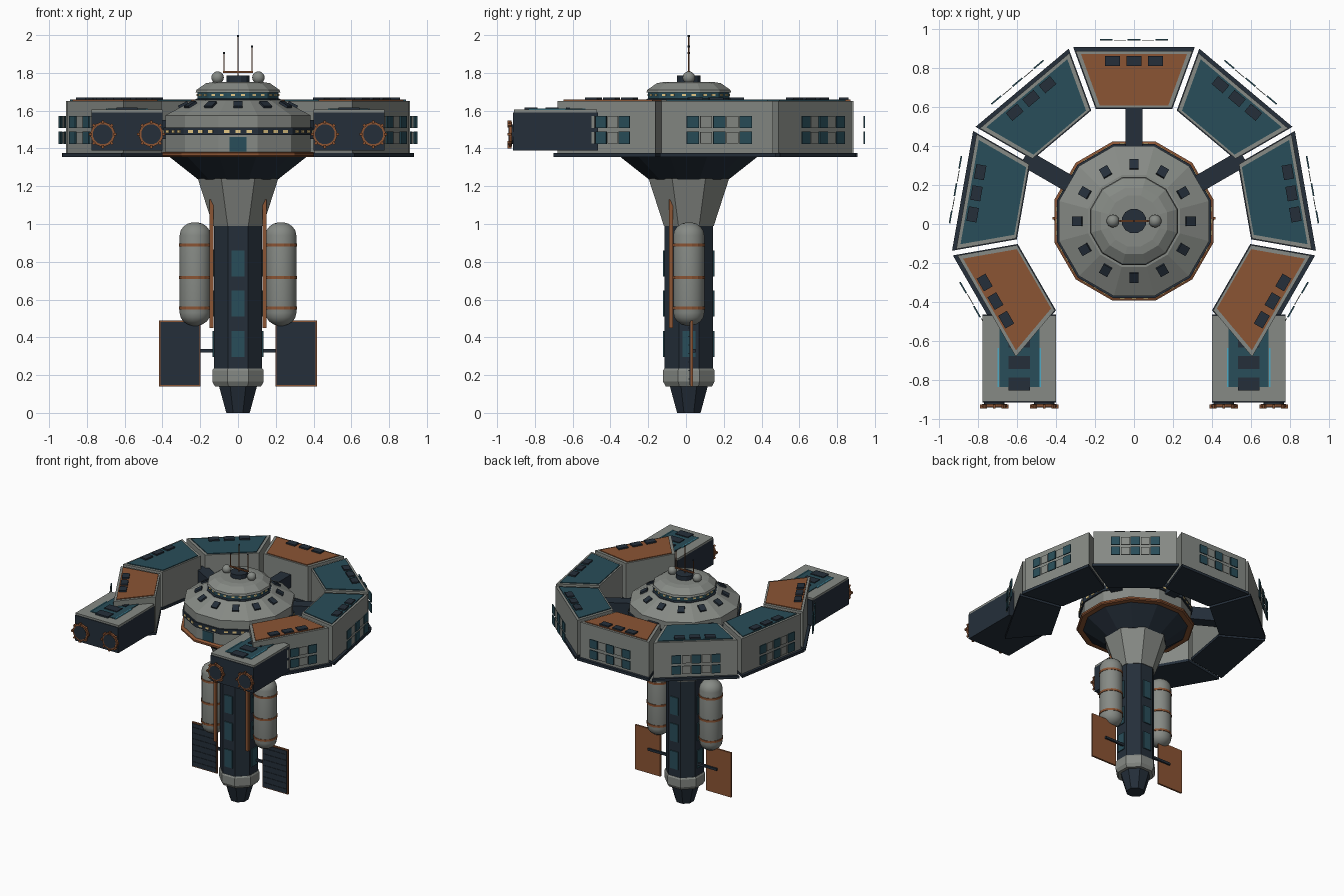
import bpy, bmesh, math
from mathutils import Matrix, Vector

if "Cube" in bpy.data.objects:
    bpy.data.objects.remove(bpy.data.objects["Cube"])

def mat(name, r, g, b):
    m = bpy.data.materials.new(name)
    m.diffuse_color = (r, g, b, 1)
    m.use_nodes = True
    m.node_tree.nodes["Principled BSDF"].inputs["Base Color"].default_value = m.diffuse_color
    return m

GRAY = mat("hull gray", .24, .255, .235)
NAVY = mat("dark navy", .018, .028, .042)
TEAL = mat("deep teal", .022, .075, .1)
COPPER = mat("copper", .26, .089, .034)
YELLOW = mat("window yellow", .8, .6, .25)
CYAN = mat("glow cyan", .08, .4, .55)

CENTRE = Matrix.Translation((0, .015, 0))

def spun(angle):
    """Frame with local x pointing outwards at an angle in degrees."""
    return CENTRE @ Matrix.Rotation(math.radians(angle), 4, 'Z')

def finish(name, bm, m, mtx=Matrix()):
    bmesh.ops.recalc_face_normals(bm, faces=bm.faces)
    me = bpy.data.meshes.new(name)
    bm.to_mesh(me)
    bm.free()
    ob = bpy.data.objects.new(name, me)
    ob.matrix_world = mtx
    me.materials.append(m)
    bpy.context.collection.objects.link(ob)
    return ob

def box(name, c, s, m, mtx=Matrix(), tilt=0):
    bm = bmesh.new()
    t = Matrix.Translation(c) @ Matrix.Rotation(math.radians(tilt), 4, 'Y') @ Matrix.Diagonal((*s, 1))
    bmesh.ops.create_cube(bm, size=1, matrix=t)
    return finish(name, bm, m, mtx)

def prism(name, pts, z0, z1, m, mtx=Matrix()):
    bm = bmesh.new()
    f = bm.faces.new([bm.verts.new((x, y, z0)) for x, y in pts])
    r = bmesh.ops.extrude_face_region(bm, geom=[f])
    bmesh.ops.translate(bm, verts=[v for v in r["geom"] if isinstance(v, bmesh.types.BMVert)], vec=(0, 0, z1 - z0))
    return finish(name, bm, m, mtx)

def lathe(name, profile, n, m, mtx=CENTRE):
    """Turned solid; profile is (apothem, z) and flat sides face the axes."""
    bm = bmesh.new()
    k = 1 / math.cos(math.pi / n)
    rings = []
    for r, z in profile:
        rings.append([bm.verts.new((r * k * math.cos((i + .5) * math.tau / n),
                                    r * k * math.sin((i + .5) * math.tau / n), z)) for i in range(n)])
    for a, b in zip(rings, rings[1:]):
        for i in range(n):
            bm.faces.new((a[i], a[(i + 1) % n], b[(i + 1) % n], b[i]))
    bm.faces.new(rings[0])
    bm.faces.new(rings[-1])
    return finish(name, bm, m, mtx)

def smooth(ob):
    for p in ob.data.polygons:
        p.use_smooth = True

# central column
lathe("column_foot", [(.062, 0), (.1, .14)], 8, NAVY)
lathe("column_collar", [(.122, .14), (.136, .165), (.136, .225), (.13, .235)], 8, GRAY)
lathe("column_shaft", [(.128, .2), (.128, 1.0)], 8, NAVY)
lathe("column_flare", [(.132, .99), (.213, 1.24)], 8, GRAY)
for a in range(0, 360, 90):
    for z in (.365, .58, .79):
        box("column_window", (.131, 0, z), (.009, .068, .138), TEAL, spun(a))

# hub
lathe("hub_underside", [(.21, 1.235), (.375, 1.365)], 12, NAVY)
lathe("hub_copper_rim", [(.40, 1.355), (.408, 1.362), (.408, 1.375), (.395, 1.382)], 12, COPPER)
lathe("hub_lower_wall", [(.385, 1.38), (.385, 1.475)], 12, GRAY)
lathe("hub_window_band", [(.395, 1.47), (.395, 1.51)], 12, NAVY)
lathe("hub_roof", [(.385, 1.51), (.385, 1.575), (.235, 1.655), (.1, 1.66)], 12, GRAY)
lathe("bridge_base", [(.225, 1.645), (.225, 1.66), (.215, 1.665)], 12, NAVY)
lathe("bridge_band", [(.215, 1.66), (.215, 1.70)], 12, TEAL)
lathe("bridge_dome", [(.225, 1.695), (.22, 1.71), (.17, 1.745), (.13, 1.752)], 12, GRAY)
lathe("dome_cap", [(.062, 1.75), (.062, 1.785)], 12, NAVY)
for i in range(12):
    f = spun(i * 30)
    box("roof_hatch", (.29, 0, 1.63), (.055, .048, .018), NAVY, f, 28)
    for t in (-.06, 0, .06):
        box("band_light", (.396, t, 1.49), (.006, .028, .014), YELLOW, f)
    for t in (-.026, .026):
        box("bridge_light", (.216, t, 1.682), (.006, .022, .011), YELLOW, f)
box("hub_door", (.386, 0, 1.422), (.009, .09, .075), TEAL, spun(-90))

# dome sensors and antennas
for s in (-1, 1):
    bm = bmesh.new()
    bmesh.ops.create_uvsphere(bm, u_segments=16, v_segments=10, radius=.033)
    smooth(finish("sensor_ball", bm, GRAY, CENTRE @ Matrix.Translation((s * .108, 0, 1.775))))
box("antenna_bar", (0, 0, 1.805), (.16, .012, .009), COPPER, CENTRE)
for x, top in ((-.075, 1.91), (0, 2.0), (.075, 1.945)):
    lathe("antenna", [(.003, 1.78 if x == 0 else 1.80), (.003, top)], 6, COPPER, CENTRE @ Matrix.Translation((x, 0, 0)))
    lathe("antenna_tip", [(.005, top - .01), (.005, top)], 6, NAVY, CENTRE @ Matrix.Translation((x, 0, 0)))

# spokes joining hub and ring
for a in (30, 90, 150):
    box("spoke", (.5, 0, 1.5), (.3, .088, .1), NAVY, spun(a))

# ring of seven habitat modules
def wedge(r0, r1, gap):
    k = math.tan(math.radians(20))
    return [(r0, -r0 * k + gap), (r1, -r1 * k + gap), (r1, r1 * k - gap), (r0, r0 * k - gap)]

for i in range(7):
    f = spun(-30 + 40 * i)
    prism("module_floor", wedge(.575, .892, .013), 1.355, 1.376, NAVY, f)
    prism("module_body", wedge(.58, .872, .018), 1.374, 1.652, GRAY, f)
    prism("module_roof_panel", wedge(.592, .855, .04), 1.65, 1.658, COPPER if i in (0, 3, 6) else TEAL, f)
    for t in (-.11, 0, .11):
        box("module_hatch", (.82, t, 1.662), (.052, .075, .014), NAVY, f)
    for z in (1.457, 1.54):
        for t in (-.142, 0, .142):
            box("module_window", (.929, t, z), (.008, .066, .066), TEAL, f)
        for t in (-.071, .071):
            box("module_shutter", (.927, t, z), (.004, .062, .062), GRAY, f)

for s in (-1, 1):
    # docking pods
    px = s * .588
    box("pod_body", (px, -.69, 1.49), (.375, .45, .2), NAVY)
    box("pod_roof", (px, -.69, 1.596), (.375, .44, .018), GRAY)
    box("pod_roof_strip", (px, -.68, 1.606), (.205, .31, .009), TEAL)
    for y in (-.60, -.71, -.82):
        box("pod_hatch", (px, y, 1.61), (.11, .068, .014), NAVY)
    for e in (-1, 1):
        box("pod_glow_line", (px + e * .108, -.735, 1.608), (.007, .2, .009), CYAN)
        port = Matrix.Translation((px + e * .128, -.91, 1.475)) @ Matrix.Rotation(math.pi / 2, 4, 'X')
        lathe("dock_port", [(.052, -.01), (.052, .03)], 16, NAVY, port)
        # copper docking ring with nubs
        lathe("dock_ring", [(.05, .012), (.064, .012), (.064, .028), (.05, .028), (.05, .012)], 16, COPPER, port)
        for k in range(8):
            box("dock_nub", (.066, 0, .025), (.016, .014, .022), COPPER,
                port @ Matrix.Rotation(k * math.pi / 4, 4, 'Z'))

    # fuel tanks
    tank = CENTRE @ Matrix.Translation((s * .227, 0, 0))
    lower = [(.082 * math.sin(a), .53 - .07 * math.cos(a)) for a in (.15, .5, .85, 1.2, math.pi / 2)]
    upper = [(r, 1.47 - z) for r, z in reversed(lower)]
    smooth(lathe("fuel_tank", lower + upper, 16, GRAY, tank))
    for z in (.555, .717, .89):
        lathe("tank_band", [(.086, z - .008), (.086, z + .008)], 16, COPPER, tank)
    for z in (.6, .85):
        box("tank_mount", (s * .14, .015, z), (.06, .04, .03), NAVY)
    box("copper_rail", (s * .14, -.08, .79), (.022, .022, .68), COPPER)

    # solar panels
    box("solar_frame", (s * .308, .03, .314), (.22, .014, .35), COPPER)
    box("solar_face", (s * .308, .021, .314), (.206, .006, .334), NAVY)
    for k in range(7):
        box("solar_slat", (s * .308, .017, .18 + k * .045), (.196, .005, .006), NAVY)
    box("solar_arm", (s * .2, .04, .33), (.2, .018, .018), NAVY)
